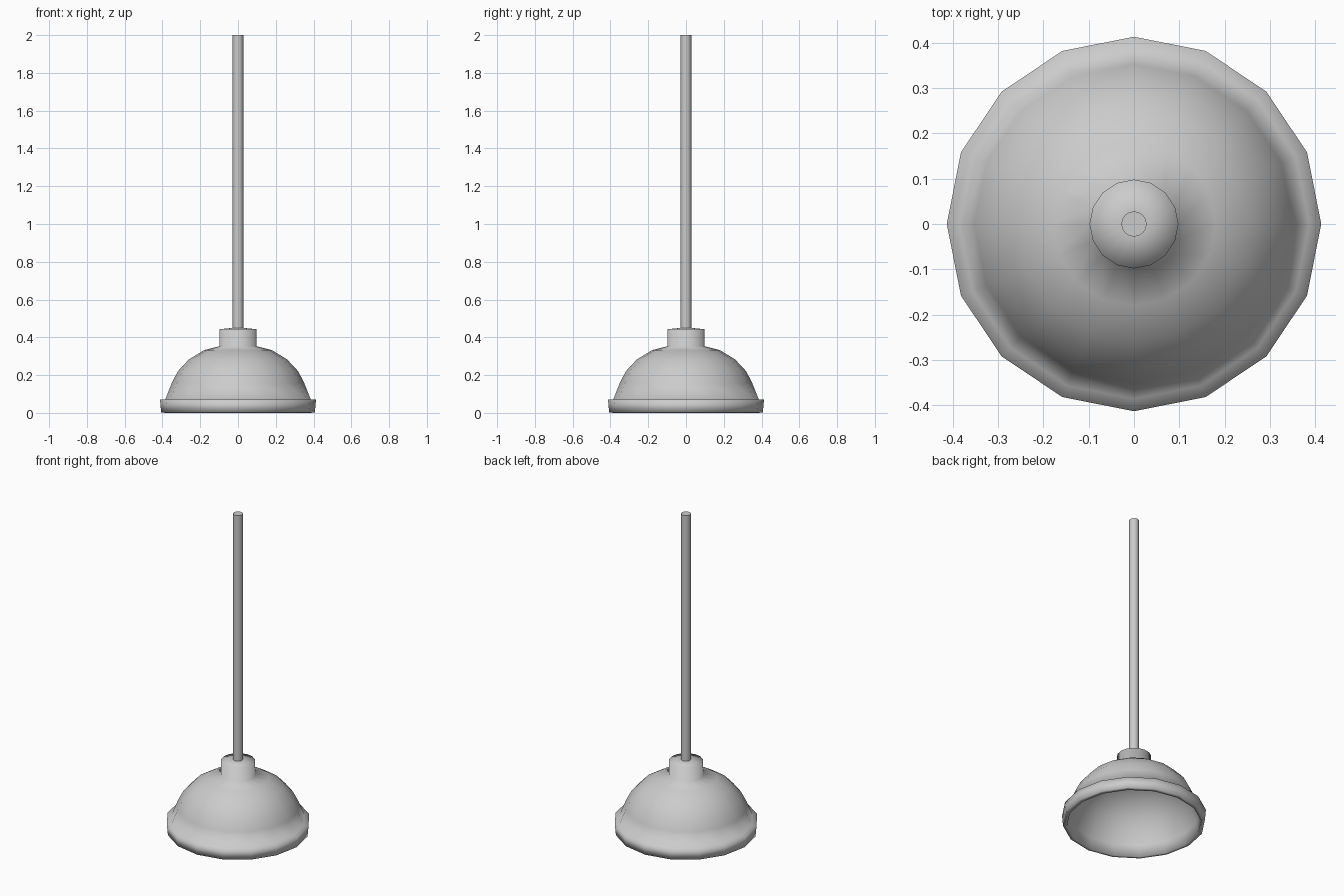
import bpy, bmesh, math

if "Cube" in bpy.data.objects:
    bpy.data.objects.remove(bpy.data.objects["Cube"])

SIDES = 16


def lathe(name, profile, angle):
    """Revolve (radius, z) points around z; radius 0 becomes a pole."""
    bm = bmesh.new()
    rings = []
    for r, z in profile:
        if r == 0:
            rings.append([bm.verts.new((0, 0, z))] * SIDES)
        else:
            rings.append([bm.verts.new((r * math.cos(2 * math.pi * i / SIDES),
                                        r * math.sin(2 * math.pi * i / SIDES), z))
                          for i in range(SIDES)])
    for a, b in zip(rings, rings[1:]):
        for i in range(SIDES):
            j = (i + 1) % SIDES
            bm.faces.new(list(dict.fromkeys((a[i], a[j], b[j], b[i]))))
    bmesh.ops.recalc_face_normals(bm, faces=bm.faces)
    mesh = bpy.data.meshes.new(name)
    bm.to_mesh(mesh)
    bm.free()
    obj = bpy.data.objects.new(name, mesh)
    bpy.context.collection.objects.link(obj)
    bpy.ops.object.select_all(action='DESELECT')
    obj.select_set(True)
    bpy.context.view_layer.objects.active = obj
    bpy.ops.object.shade_smooth_by_angle(angle=math.radians(angle))
    return obj


# Rubber cup: collar, dome, flared rim, then the thin-walled hollow inside
lathe("rubber_cup", [
    (0, 0.45), (0.028, 0.45), (0.098, 0.443), (0.098, 0.353),
    (0.18, 0.332), (0.26, 0.283), (0.319, 0.22), (0.352, 0.155), (0.386, 0.07),
    (0.413, 0.07), (0.407, 0.003), (0.385, 0.0),
    (0.374, 0.07), (0.342, 0.15), (0.309, 0.213), (0.253, 0.274),
    (0.176, 0.321), (0.09, 0.343), (0, 0.345)], 100)

# Long round handle
lathe("handle", [(0, 0.42), (0.028, 0.42), (0.028, 2.0), (0, 2.0)], 40)
